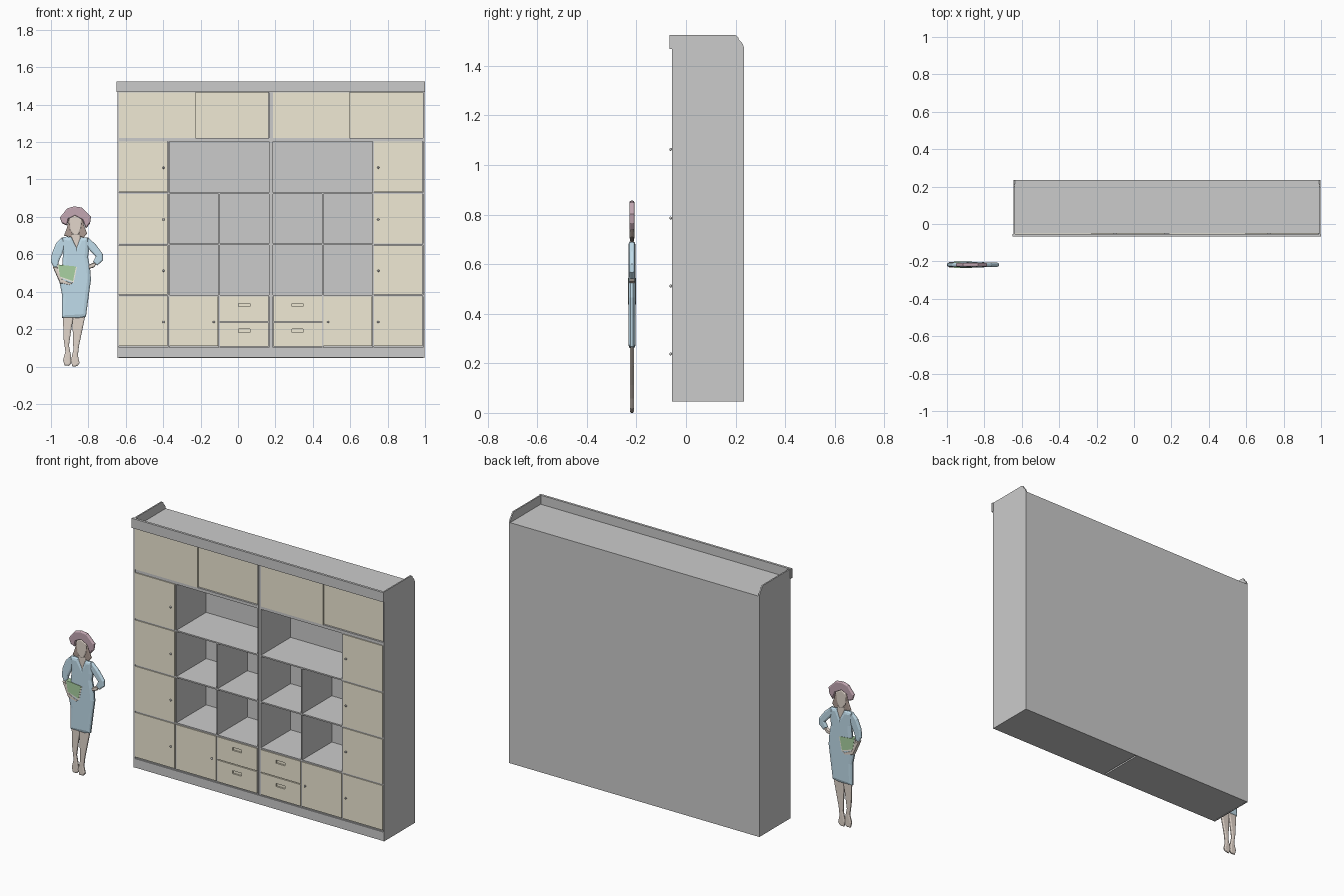
import bpy, bmesh

if "Cube" in bpy.data.objects:
    bpy.data.objects.remove(bpy.data.objects["Cube"])

def material(name, rgb):
    m = bpy.data.materials.new(name)
    m.diffuse_color = (*rgb, 1)
    m.use_nodes = True
    m.node_tree.nodes["Principled BSDF"].inputs["Base Color"].default_value = m.diffuse_color
    return m

CREAM = material("cream", (0.87, 0.82, 0.66))
BLUE = material("blue", (0.53, 0.72, 0.83))
SKIN = material("skin", (0.76, 0.67, 0.60))
PLUM = material("plum", (0.55, 0.39, 0.45))
BROWN = material("brown", (0.42, 0.33, 0.29))
GREEN = material("green", (0.40, 0.64, 0.36))
PAPER = material("paper", (0.88, 0.86, 0.76))

def finish(bm, name, mat=None):
    bmesh.ops.recalc_face_normals(bm, faces=bm.faces)
    me = bpy.data.meshes.new(name)
    bm.to_mesh(me)
    bm.free()
    ob = bpy.data.objects.new(name, me)
    bpy.context.collection.objects.link(ob)
    if mat:
        me.materials.append(mat)
    return ob

def box(name, x0, x1, y0, y1, z0, z1, mat=None):
    x0, x1 = sorted((x0, x1))
    bm = bmesh.new()
    bmesh.ops.create_cube(bm, size=1)
    for v in bm.verts:
        v.co = (x0 + (v.co.x + .5) * (x1 - x0),
                y0 + (v.co.y + .5) * (y1 - y0),
                z0 + (v.co.z + .5) * (z1 - z0))
    return finish(bm, name, mat)

def prism(bm, ring_a, ring_b):
    a = [bm.verts.new(p) for p in ring_a]
    b = [bm.verts.new(p) for p in ring_b]
    caps = [bm.faces.new(a), bm.faces.new(b[::-1])]
    n = len(a)
    for i in range(n):
        bm.faces.new((a[i], b[i], b[(i + 1) % n], a[(i + 1) % n]))
    bmesh.ops.recalc_face_normals(bm, faces=bm.faces)
    return caps

C = 0.176                 # centre line between the two cabinets
FRONT, BACK = -0.056, 0.234
INNER = -0.052            # front edge of shelves and dividers
ROWS = [0.105, 0.379, 0.653, 0.927, 1.207]

# outer side panels with a shaped back corner at the top
SIDE = [(FRONT, .046), (BACK, .046), (BACK, 1.472), (.229, 1.488), (.221, 1.499),
        (.213, 1.505), (.211, 1.514), (.2, 1.524), (FRONT, 1.524)]

def side_panel(name, x0, x1):
    bm = bmesh.new()
    prism(bm, [(x0, y, z) for y, z in SIDE], [(x1, y, z) for y, z in SIDE])
    finish(bm, name)

def knob(name, x, z):
    bm = bmesh.new()
    bmesh.ops.create_uvsphere(bm, u_segments=12, v_segments=8, radius=.006)
    for v in bm.verts:
        v.co = (v.co.x + x, v.co.y * .9 + FRONT - .006, v.co.z + z)
    finish(bm, name)

# parts shared by both cabinets
box("back_panel", C - .82, C + .82, .226, BACK, .046, 1.472)
box("top_panel", C - .82, C + .82, INNER, BACK, 1.464, 1.472)
box("plinth_front", C - .82, C + .82, FRONT, -.045, .047, .1)
box("crown_board", -.65, 1.0, -.067, -.053, 1.468, 1.525)
box("centre_strip", C - .005, C + .005, INNER + .002, .226, .065, 1.464)

# two mirrored cabinets
for s, side in ((-1, "left"), (1, "right")):
    X = lambda u: C + s * u

    def part(name, u0, u1, y0, y1, z0, z1, mat=None):
        return box(f"{side}_{name}", X(u0), X(u1), y0, y1, z0, z1, mat)

    side_panel(f"{side}_side_panel", X(.813), X(.821))
    part("base", .005, .82, -.05, .23, .047, .103)
    part("inner_side", .004, .011, INNER, .226, .1, 1.464)
    part("column_divider", .543, .551, INNER, .226, .1, 1.21)
    part("cubby_divider", .273, .281, INNER, .226, .1, .927)
    for i, z in enumerate(ROWS[1:4]):
        part(f"shelf_{i + 1}", .011, .813, INNER, .226, z - .004, z + .004)
    part("sliding_door_shelf", .011, .813, INNER, .226, 1.203, 1.221)

    # tall column of doors
    for i in range(4):
        z0, z1 = ROWS[i], ROWS[i + 1]
        part(f"column_door_{i + 1}", .552, .811, FRONT, -.044, z0 + .005, z1 - .005, CREAM)
        knob(f"{side}_column_knob_{i + 1}", X(.574), (z0 + z1) / 2 - .004)

    # lower door and two drawers with recessed pulls
    part("lower_door", .282, .541, FRONT, -.044, .11, .374, CREAM)
    knob(f"{side}_lower_knob", X(.306), .238)
    for i, (z0, z1) in enumerate(((.108, .236), (.241, .374))):
        d = part(f"drawer_front_{i + 1}", .013, .272, FRONT, -.042, z0, z1, CREAM)
        cut = part(f"pull_cutter_{i + 1}", .113, .172, -.07, -.047, z1 - .054, z1 - .036, CREAM)
        cut.hide_render = True
        cut.hide_viewport = True
        m = d.modifiers.new("pull", 'BOOLEAN')
        m.operation = 'DIFFERENCE'
        m.solver = 'EXACT'
        m.object = cut

    # sliding doors: the left one runs in front of the right one
    a, b = sorted((X(.012), X(.812)))
    mid = (a + b) / 2
    box(f"{side}_front_sliding_door", a, mid + .008, -.054, -.044, 1.221, 1.465, CREAM)
    box(f"{side}_rear_sliding_door", mid - .008, b, -.041, -.031, 1.221, 1.465, CREAM)

# standing woman: padded outlines, in hundredths, about x = -0.87
def padded(name, mat, pts, half, soft=.012):
    rim = half * .35 if soft else half
    ring = [(-.87 + x / 100, z / 100) for x, z in pts]
    bm = bmesh.new()
    caps = prism(bm, [(x, -.218 - rim, z) for x, z in ring],
                 [(x, -.218 + rim, z) for x, z in ring])
    if soft:
        for cap in caps:
            for t, d in ((.35, .65), (.65, .35)):
                bmesh.ops.inset_region(bm, faces=[cap], thickness=soft * t,
                                       depth=(half - rim) * d, use_even_offset=False)
    finish(bm, name, mat)

padded("hat", PLUM, [(-8.2, 79.7), (-6, 82.4), (-4.4, 84.5), (-.7, 85.6), (3.6, 85),
    (5.7, 82.9), (8.4, 80.2), (7.9, 76.5), (5.7, 73.8), (3.6, 78.6), (-.2, 80.7),
    (-3.4, 79.1), (-4.4, 75.4), (-7.1, 76.5)], .010, .006)
padded("face", SKIN, [(-3.4, 79.1), (-.2, 80.9), (3.6, 78.8), (3, 73.3), (1.4, 70),
    (-.7, 70), (-2.8, 72.7)], .010, .006)
padded("hair", BROWN, [(-3.4, 79.7), (3.6, 79.7), (4.7, 75.4), (6.3, 71.1), (4.5, 69),
    (2, 69.5), (-1.7, 69), (-6, 70), (-4.4, 74.3)], .006, .006)
padded("neck", SKIN, [(-2.3, 71), (2.5, 71), (3, 68), (.9, 62.5), (-1.7, 67.4)], .008, .005)
padded("dress", BLUE, [(-4.4, 69.5), (-1.7, 69), (.7, 63.6), (2.5, 69), (6.8, 69),
    (7.3, 62), (6.8, 58.3), (7.9, 53), (8.4, 46.5), (7.3, 38.5), (5.7, 26.7), (2, 25.8),
    (-7.1, 26), (-7.1, 38.5), (-8.7, 46.5), (-7, 54), (-6.5, 61), (-7.1, 69)], .0145, .02)
padded("left_sleeve", BLUE, [(-7.1, 69), (-5, 66), (-7, 60), (-8.5, 57), (-9.6, 53),
    (-11.5, 53), (-13, 56), (-12.5, 60.5), (-10.3, 65.8)], .011, .009)
padded("right_sleeve", BLUE, [(6.8, 69), (11, 65.2), (14.8, 60), (14.8, 56.7), (11.7, 54),
    (9.5, 56), (11, 58.8), (7.9, 62), (5.5, 65)], .011, .009)
padded("right_hand", SKIN, [(11.6, 55.2), (10, 53), (6.3, 51.9), (5.7, 53.5), (9.5, 55.5)],
    .010, .004)
padded("left_forearm", SKIN, [(-12, 53.2), (-9.6, 53.2), (-7.1, 47), (-2.8, 45),
    (-.7, 45.5), (-2.8, 43.3), (-8.2, 44.5)], .0155, .004)
padded("book_cover", GREEN, [(-9.2, 54.5), (.4, 53.5), (-1.2, 45.7), (-8.2, 48.1)], .0168, 0)
padded("book_pages", PAPER, [(-9.8, 54.3), (.9, 53.3), (-.8, 44.9), (-8.7, 47.5)], .0155, 0)
padded("left_leg", SKIN, [(-6.6, 26.5), (-1, 26.5), (-2.3, 18.7), (-3.4, 11.2), (-2.3, 5.9),
    (-2.2, 1.5), (-3.5, .4), (-5.8, .6), (-6.5, 3.5), (-5.3, 8), (-6.2, 14.5)], .008, .009)
padded("right_leg", SKIN, [(-1.5, 26.5), (5.2, 26.5), (3.6, 18.7), (2, 11.2), (1.4, 5.9),
    (2.3, 1.8), (1, .2), (-1.5, 0), (-2.4, 3), (-1, 9), (-1.3, 16)], .008, .009)
